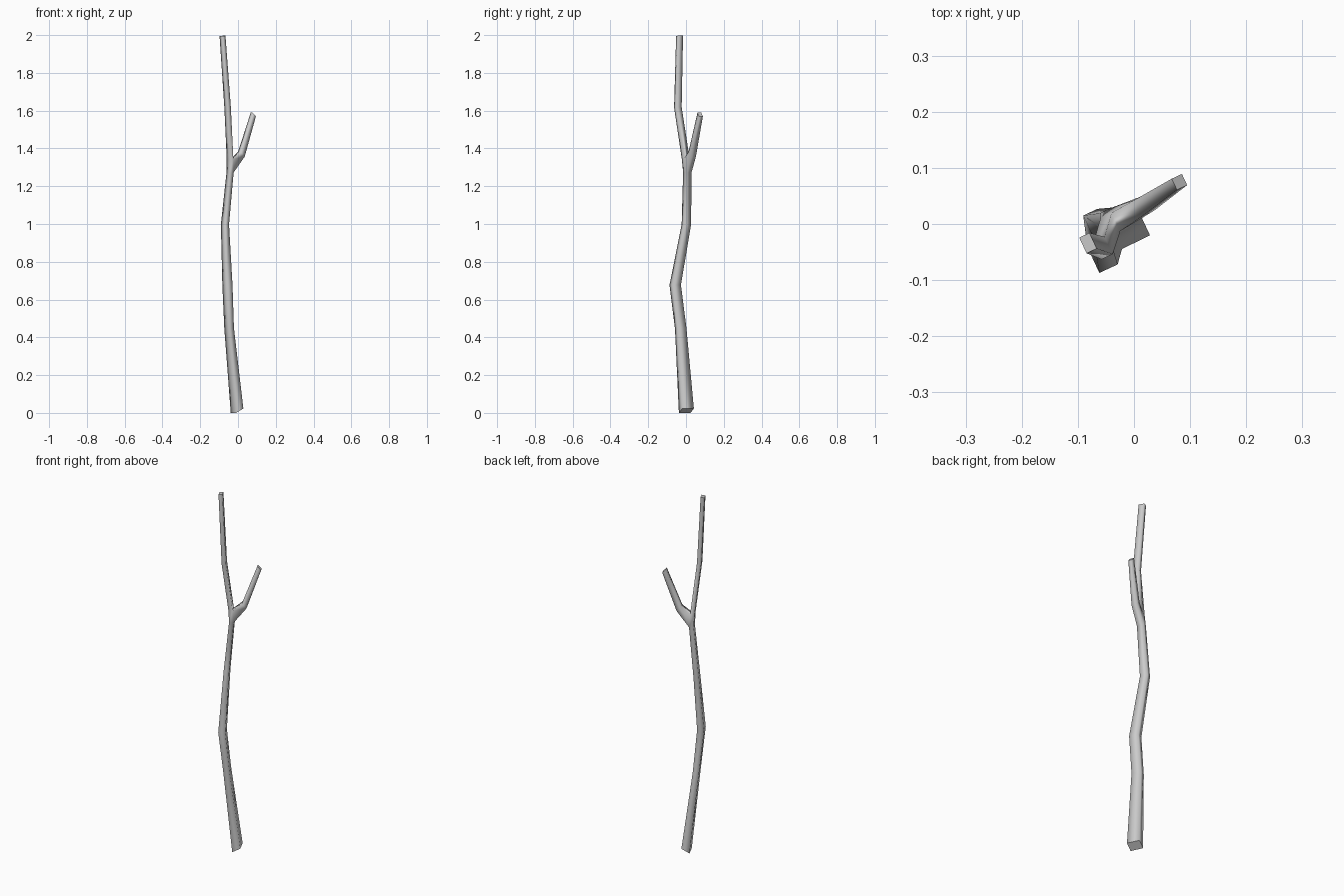
import bpy, bmesh, math
from mathutils import Vector

if "Cube" in bpy.data.objects:
    bpy.data.objects.remove(bpy.data.objects["Cube"])

ANGLE = math.radians(25)
U = Vector((math.cos(ANGLE), math.sin(ANGLE), 0))    # direction the fork leans
V = Vector((-math.sin(ANGLE), math.cos(ANGLE), 0))   # across the fork
Z = Vector((0, 0, 1))

bm = bmesh.new()


def ring(centre, across_u, half_v):
    """Four corners of a rectangular section."""
    c, v = Vector(centre), V * half_v
    return [bm.verts.new(c + p) for p in
            (across_u - v, across_u + v, -across_u + v, -across_u - v)]


def bridge(a, b, skip=()):
    for i in range(4):
        if i not in skip:
            j = (i + 1) % 4
            bm.faces.new((a[i], a[j], b[j], b[i])).smooth = True


# Trunk sections: centre, half width along U, half width along V, tilt
trunk = [
    ((-0.005, 0.002, 0.014), 0.021, 0.034, 0.55),
    ((-0.047, -0.028, 0.45), 0.016, 0.026, 0.1),
    ((-0.056, -0.057, 0.68), 0.018, 0.025, 0.0),
    ((-0.069, 0.002, 1.00), 0.014, 0.021, 0.0),
    ((-0.042, 0.007, 1.275), 0.012, 0.019, 0.0),
    ((-0.042, -0.001, 1.345), 0.011, 0.018, 0.0),
    ((-0.055, -0.043, 1.62), 0.011, 0.017, 0.1),
    ((-0.082, -0.034, 1.998), 0.010, 0.0155, 0.15),
]
rings = [ring(c, (U + Z * t) * hu, hv) for c, hu, hv, t in trunk]
FORK = 4
for i in range(len(rings) - 1):
    bridge(rings[i], rings[i + 1], skip=(0,) if i == FORK else ())
bm.faces.new(rings[0][::-1])
bm.faces.new(rings[-1])

# Side branch grows out of the open fork face
low, high = rings[FORK], rings[FORK + 1]
root = [low[0], low[1], high[1], high[0]]
knee = ring((0.018, 0.033, 1.372), U * 0.012 - Z * 0.0125, 0.016)
tip = ring((0.081, 0.075, 1.582), U * 0.010 - Z * 0.010, 0.011)
bridge(root, knee)
bridge(knee, tip)
bm.faces.new(tip)

bmesh.ops.recalc_face_normals(bm, faces=bm.faces)

# Settle on the ground plane
lowest = min(v.co.z for v in bm.verts)
bmesh.ops.translate(bm, verts=bm.verts, vec=(0, 0, -lowest))

mesh = bpy.data.meshes.new("forked_stick")
bm.to_mesh(mesh)
bm.free()
bpy.context.collection.objects.link(bpy.data.objects.new("forked_stick", mesh))
